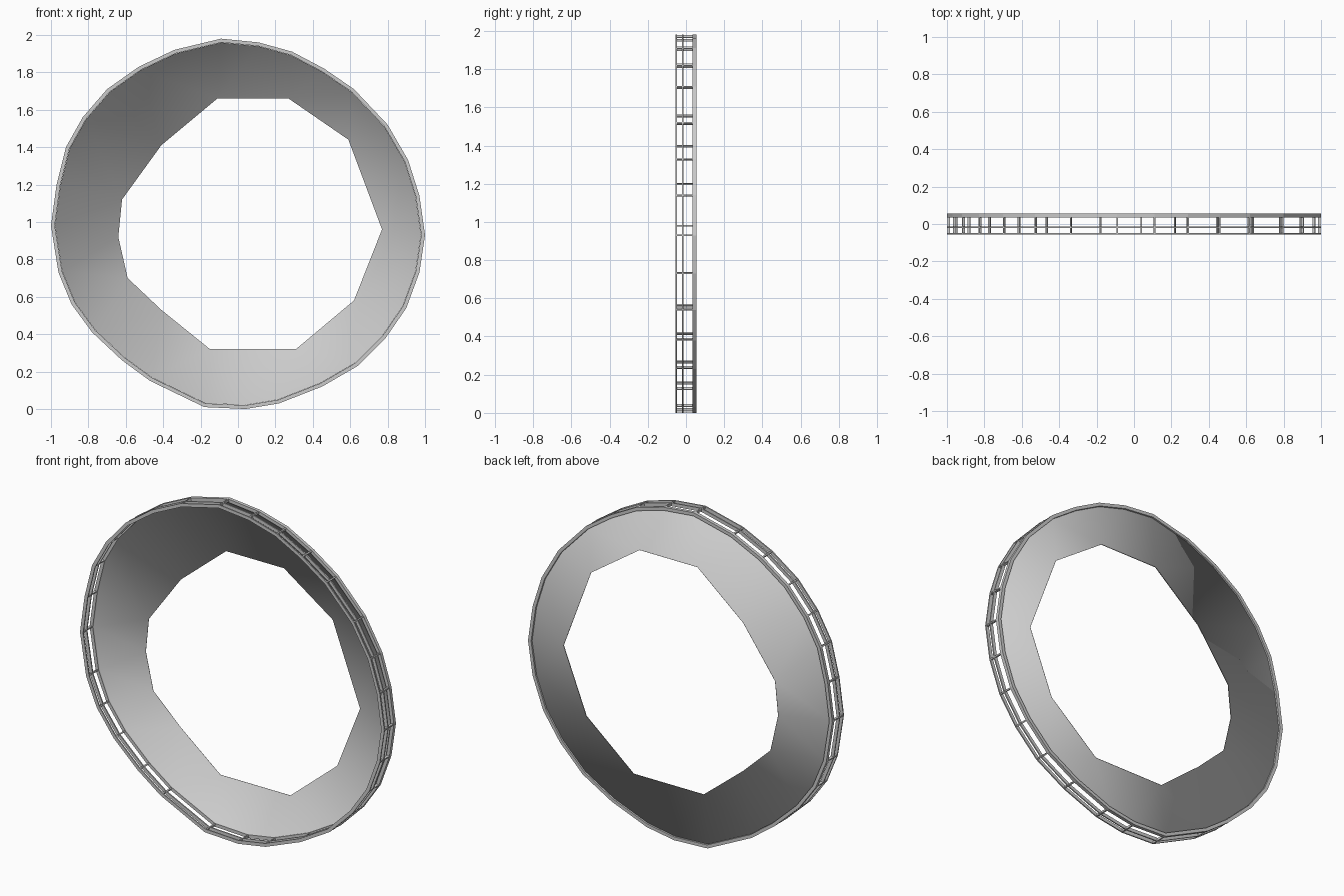
import bpy
import bmesh
from mathutils import Vector

cube = bpy.data.objects.get("Cube")
if cube:
    bpy.data.objects.remove(cube, do_unlink=True)

# Outlines of the platform edge and the opening, as (x, z)
OUTER = [(-.09, 1.98), (.11, 1.96), (.29, 1.91), (.46, 1.82), (.62, 1.71),
         (.8, 1.52), (.91, 1.33), (.97, 1.14), (1, .93), (.97, .73),
         (.9, .54), (.79, .38), (.64, .23), (.45, .12), (.22, .03),
         (.04, 0), (-.18, .01), (-.47, .15), (-.62, .26), (-.78, .41),
         (-.89, .56), (-.96, .73), (-1, .98), (-.97, 1.2), (-.92, 1.4),
         (-.83, 1.56), (-.7, 1.71), (-.53, 1.83), (-.34, 1.92)]
INNER = [(-.11, 1.66), (.27, 1.66), (.59, 1.44), (.77, .96), (.62, .58),
         (.31, .32), (-.15, .32), (-.41, .53), (-.59, .7), (-.64, .92),
         (-.62, 1.12), (-.41, 1.41)]
MIDDLE = Vector((0, 0, .99))
FRONT, BACK, FLOOR, RIM_FRONT = -.055, .055, .046, .035


def place(point, y, scale=1):
    """Put an outline point at depth y, scaled about the ring's middle."""
    flat = MIDDLE + (Vector((point[0], 0, point[1])) - MIDDLE) * scale
    return Vector((flat.x, y, flat.z))


def loop_verts(bm, outline, y, scale=1):
    return [bm.verts.new(place(p, y, scale)) for p in outline]


def bridge(bm, a, b):
    for i in range(len(a)):
        j = (i + 1) % len(a)
        bm.faces.new((a[i], a[j], b[j], b[i]))


def finish(bm, name):
    mesh = bpy.data.meshes.new(name)
    bm.to_mesh(mesh)
    bm.free()
    obj = bpy.data.objects.new(name, mesh)
    bpy.context.collection.objects.link(obj)
    return obj


def ring(name, y_front, y_back, width=.02):
    """Closed band of rectangular section that follows the outer edge."""
    bm = bmesh.new()
    section = [(y_front, 1), (y_back, 1), (y_back, 1 - width), (y_front, 1 - width)]
    loops = [loop_verts(bm, OUTER, y, s) for y, s in section]
    for k in range(4):
        bridge(bm, loops[k], loops[(k + 1) % 4])
    bmesh.ops.recalc_face_normals(bm, faces=bm.faces)
    return finish(bm, name)


# Floor sheet with a turned-up outer edge and a slight lip at the opening
bm = bmesh.new()
edge = loop_verts(bm, OUTER, FLOOR, .979)
hole = loop_verts(bm, INNER, FLOOR)
borders = [bm.edges.new((v[i - 1], v[i])) for v in (edge, hole) for i in range(len(v))]
bmesh.ops.triangle_fill(bm, edges=borders, use_beauty=True, normal=(0, -1, 0))
bridge(bm, edge, loop_verts(bm, OUTER, RIM_FRONT, .979))
bridge(bm, hole, loop_verts(bm, INNER, FLOOR + .004))
bmesh.ops.recalc_face_normals(bm, faces=bm.faces)
bm.normal_update()
if sum(f.normal.y * f.calc_area() for f in bm.faces) > 0:
    bmesh.ops.reverse_faces(bm, faces=bm.faces)
for face in bm.faces:
    face.smooth = True
finish(bm, "floor")

# Floor rim and the two rails
ring("floor_rim", RIM_FRONT, BACK)
ring("middle_rail", -.021, -.014)
ring("top_rail", FRONT, FRONT + .007)

# A post at every corner of the railing
bm = bmesh.new()
for point in OUTER:
    radial = (place(point, 0) - MIDDLE).normalized()
    side = radial.cross(Vector((0, 1, 0))) * .004
    base = [place(point, FRONT + .005, s) + side * t
            for s, t in ((.998, 1), (.998, -1), (.984, -1), (.984, 1))]
    near = [bm.verts.new(p) for p in base]
    far = [bm.verts.new((p.x, RIM_FRONT + .002, p.z)) for p in base]
    bridge(bm, near, far)
    bm.faces.new(near)
    bm.faces.new(far)
bmesh.ops.recalc_face_normals(bm, faces=bm.faces)
finish(bm, "railing_posts")
